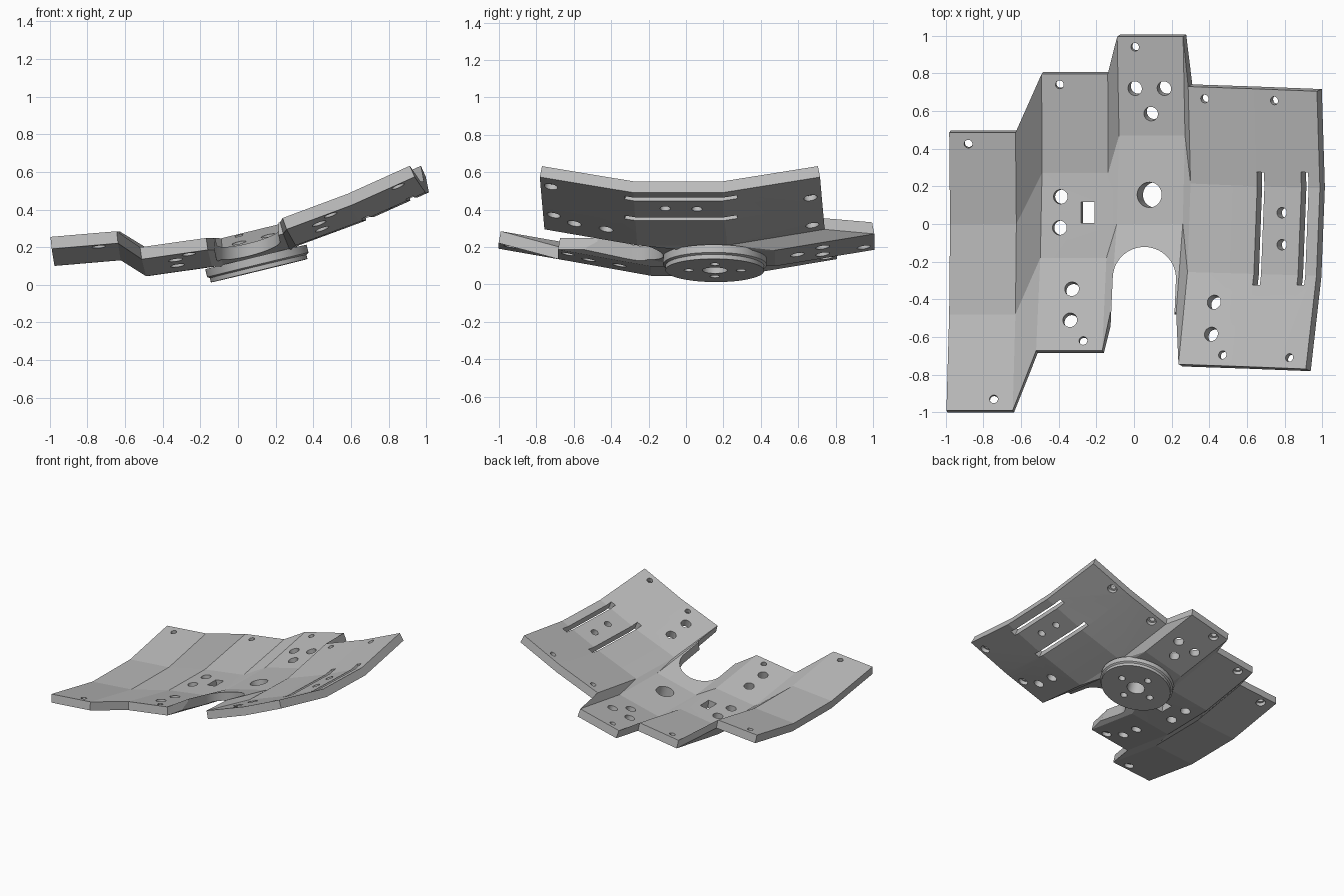
import bpy, bmesh, math
from mathutils import Vector, Matrix
from mathutils.bvhtree import BVHTree

cube = bpy.data.objects.get("Cube")
if cube:
    bpy.data.objects.remove(cube)

THICK, RISE, FOLD = 0.065, 0.09, 0.18

grey = bpy.data.materials.new("plain grey")
grey.use_nodes = True
grey.diffuse_color = (0.5, 0.5, 0.5, 1)
grey.node_tree.nodes["Principled BSDF"].inputs["Base Color"].default_value = (0.5, 0.5, 0.5, 1)


def make_object(name, bm):
    bmesh.ops.recalc_face_normals(bm, faces=bm.faces)
    mesh = bpy.data.meshes.new(name)
    bm.to_mesh(mesh)
    obj = bpy.data.objects.new(name, mesh)
    bpy.context.collection.objects.link(obj)
    mesh.materials.append(grey)
    return obj


def loft(bm, frame, outline, levels):
    """Closed solid: the outline scaled and raised through (height, scale) levels."""
    rings = [[bm.verts.new(frame @ Vector((x * s, y * s, h))) for x, y in outline]
             for h, s in levels]
    n = len(outline)
    for a, b in zip(rings, rings[1:]):
        for i in range(n):
            j = (i + 1) % n
            bm.faces.new((a[i], a[j], b[j], b[i]))
    bm.faces.new(rings[0])
    bm.faces.new(rings[-1])


def circle(n=48):
    return [(math.cos(2 * math.pi * i / n), math.sin(2 * math.pi * i / n)) for i in range(n)]


def rectangle(w, h):
    return [(-w / 2, -h / 2), (w / 2, -h / 2), (w / 2, h / 2), (-w / 2, h / 2)]


def cut(obj, cutter):
    cutter.hide_render = True
    cutter.hide_set(True)
    mod = obj.modifiers.new("cut", 'BOOLEAN')
    mod.operation, mod.solver, mod.object = 'DIFFERENCE', 'EXACT', cutter
    bpy.context.view_layer.objects.active = obj
    bpy.ops.object.modifier_apply(modifier=mod.name)
    bpy.data.objects.remove(cutter)


def shade(obj):
    bpy.ops.object.select_all(action='DESELECT')
    obj.select_set(True)
    bpy.context.view_layer.objects.active = obj
    bpy.ops.object.shade_smooth_by_angle(angle=math.radians(9))


# Folded plate: lengthwise edges as (x, z, tilt in degrees, skew, y of the four stations)
pinky = (-0.99, -0.48, 0.0, 0.485)
ring = (-0.673, -0.18, 0.27, 0.797)
middle = (-0.47, 0.0, 0.47, 0.995)
inner = (-0.745, -0.255, 0.215, 0.73)
centre = (-0.757, -0.265, 0.2, 0.718)
outer = (-0.77, -0.275, 0.19, 0.705)
edges = [
    (-0.977, 0.165, 6, 0.01, pinky), (-0.625, 0.195, 6, 0.01, pinky),
    (-0.494, 0.11, 8, 0.02, ring), (-0.143, 0.16, 8, 0.02, ring),
    (-0.091, 0.16, 15, 0.025, middle), (0.259, 0.245, 15, 0.025, middle),
    (0.293, 0.27, 20, 0.035, inner), (0.645, 0.40, 22, 0.038, centre),
    (0.98, 0.55, 24, 0.04, outer),
]
bm = bmesh.new()
top, bottom = [], []
for x, z, tilt, skew, stations in edges:
    t = math.radians(tilt)
    up = Vector((-math.sin(t), 0, math.cos(t)))
    top.append([])
    bottom.append([])
    for y, lift, lean in zip(stations, (RISE, 0, 0, RISE), (1, 0.5, -0.5, -1)):
        p = Vector((x + skew * y, y, z)) + up * lift
        a = FOLD * lean
        normal = up * math.cos(a) + Vector((0, math.sin(a), 0))
        top[-1].append(bm.verts.new(p))
        bottom[-1].append(bm.verts.new(p - normal * THICK))
last = len(edges) - 1
for i in range(last):
    for j in range(3):
        for g in (top, bottom):
            bm.faces.new((g[i][j], g[i + 1][j], g[i + 1][j + 1], g[i][j + 1]))
    for j in (0, 3):
        bm.faces.new((top[i][j], top[i + 1][j], bottom[i + 1][j], bottom[i][j]))
for i in (0, last):
    for j in range(3):
        bm.faces.new((top[i][j], top[i][j + 1], bottom[i][j + 1], bottom[i][j]))
plate = make_object("folded_plate", bm)
tree = BVHTree.FromBMesh(bm)


def frame_at(x, y, turn=0):
    """Frame on the plate's upper surface, z along its normal."""
    p, n, _, _ = tree.ray_cast(Vector((x, y, 3)), Vector((0, 0, -1)))
    if n.z < 0:
        n = -n
    side = Vector((0, 1, 0)).cross(n).normalized()
    m = Matrix((side, n.cross(side), n)).transposed().to_4x4()
    return Matrix.Translation(p) @ m @ Matrix.Rotation(math.radians(turn), 4, 'Z')


# Holes: counterbored screw holes, plain holes and slots
screws = [(-0.88, 0.425), (-0.745, -0.93), (-0.395, 0.74), (-0.27, -0.62), (0.005, 0.94),
          (0.375, 0.665), (0.745, 0.655), (0.47, -0.695), (0.825, -0.71)]
wide = [(-0.39, 0.145), (-0.395, -0.02), (-0.33, -0.345), (-0.34, -0.51), (0.005, 0.72),
        (0.16, 0.72), (0.09, 0.585), (0.425, -0.415), (0.41, -0.585)]
small = [(0.785, 0.06), (0.785, -0.11)]
cutters = bmesh.new()
for x, y in screws:
    loft(cutters, frame_at(x, y), circle(),
         [(0.05, 0.022), (-0.035, 0.022), (-0.035, 0.036), (-0.1, 0.036)])
for spots, r in ((wide, 0.038), (small, 0.028)):
    for x, y in spots:
        loft(cutters, frame_at(x, y), circle(), [(0.05, r), (-0.1, r)])
through = [(0.12, 1), (-0.13, 1)]
loft(cutters, frame_at(-0.245, 0.06), rectangle(0.072, 0.112), through)
for x in (0.665, 0.9):
    loft(cutters, frame_at(x, -0.025, -2), rectangle(0.042, 0.6), through)

# Arched opening at the front
arch = [(0.055 + 0.168 * math.cos(a), -0.29 + 0.168 * math.sin(a))
        for a in (math.pi * i / 32 for i in range(33))]
arch += [(-0.127, -0.6), (0.21, -0.6)]
loft(cutters, Matrix(), arch, [(-0.3, 1), (0.9, 1)])

# Round mount under the plate, with a bore shared by both
hub = frame_at(0.082, 0.155)
loft(cutters, hub, circle(), [(0.1, 0.067), (-0.3, 0.067)])
cut(plate, make_object("plate_cutter", cutters))

bm = bmesh.new()
loft(bm, hub, circle(64), [(-0.055, 0.277), (-0.098, 0.277), (-0.106, 0.264), (-0.13, 0.264)])
mount = make_object("round_mount", bm)
bm = bmesh.new()
loft(bm, hub, circle(), [(0.1, 0.067), (-0.3, 0.067)])
for dx, dy in ((1, 0), (-1, 0), (0, 1), (0, -1)):
    spot = hub @ Matrix.Translation((0.14 * dx, 0.14 * dy, 0))
    loft(bm, spot, circle(), [(-0.085, 0.026), (-0.3, 0.026)])
cut(mount, make_object("mount_cutter", bm))

shade(plate)
shade(mount)
